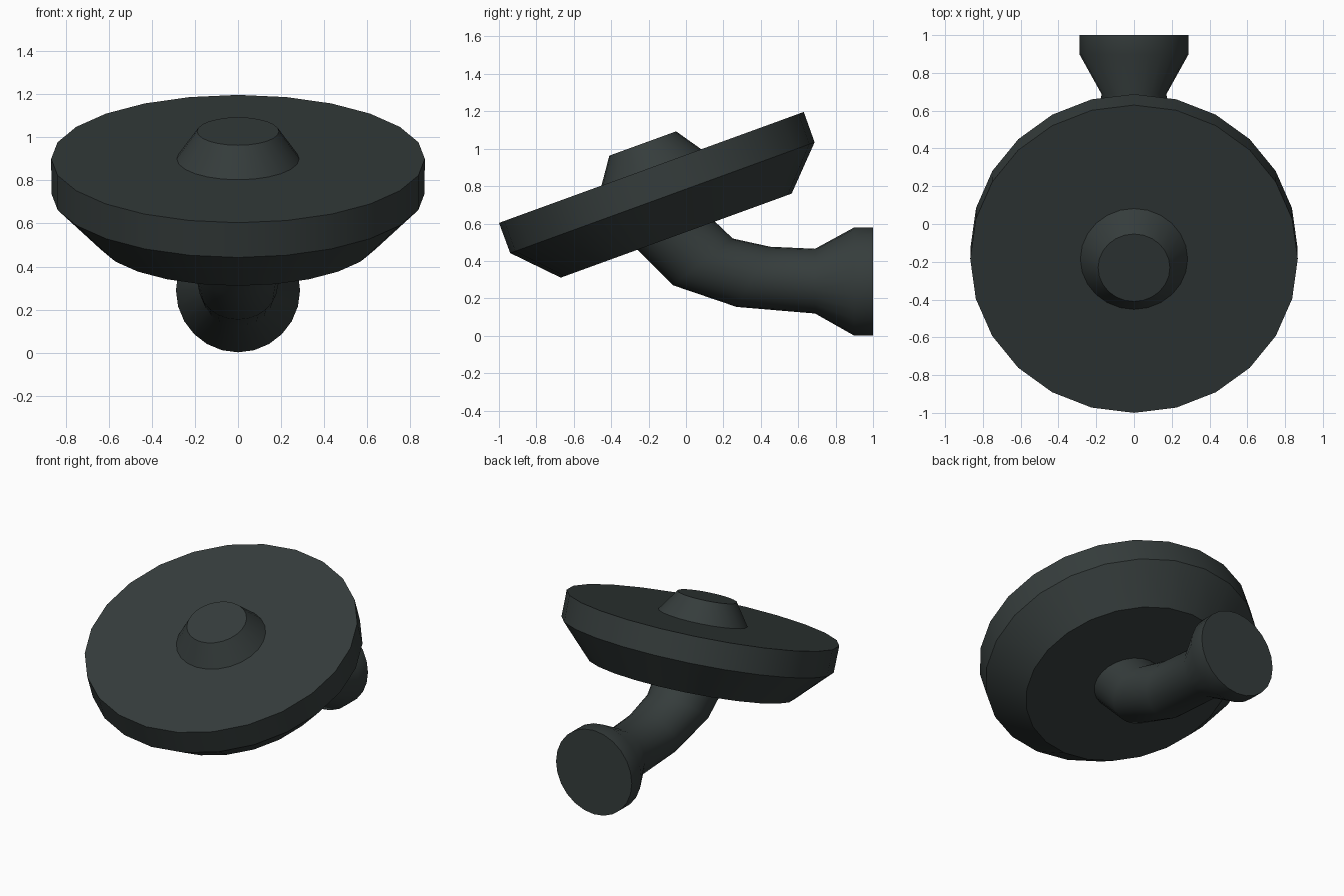
import bpy, bmesh, math
from mathutils import Vector

if "Cube" in bpy.data.objects:
    bpy.data.objects.remove(bpy.data.objects["Cube"])

SEG = 24
TILT = 70
mat = bpy.data.materials.new("dark slate grey")
mat.diffuse_color = (0.036, 0.046, 0.045, 1)
mat.use_nodes = True
mat.node_tree.nodes["Principled BSDF"].inputs["Base Color"].default_value = mat.diffuse_color


def loft(name, rings, cap_start=False, cap_end=False):
    """Skin round rings (y, z, path angle, radius); the path runs from back to front and up."""
    bm = bmesh.new()
    loops = []
    for y, z, ang, r in rings:
        a = math.radians(ang)
        up = Vector((0, math.sin(a), math.cos(a)))
        c = Vector((0, y, z))
        loops.append([bm.verts.new(c + r * (math.sin(t) * Vector((1, 0, 0)) + math.cos(t) * up))
                      for t in (2 * math.pi * i / SEG for i in range(SEG))])
    for p, q in zip(loops, loops[1:]):
        for i in range(SEG):
            j = (i + 1) % SEG
            bm.faces.new((p[i], q[i], q[j], p[j]))
    if cap_start:
        bm.faces.new(loops[0])
    if cap_end:
        bm.faces.new(loops[-1][::-1])
    # orient faces away from the path
    if cap_start or cap_end:
        bmesh.ops.recalc_face_normals(bm, faces=bm.faces)
    me = bpy.data.meshes.new(name)
    bm.to_mesh(me)
    bm.free()
    me.materials.append(mat)
    ob = bpy.data.objects.new(name, me)
    bpy.context.collection.objects.link(ob)
    bpy.ops.object.select_all(action='DESELECT')
    ob.select_set(True)
    bpy.context.view_layer.objects.active = ob
    bpy.ops.object.shade_smooth_by_angle(angle=math.radians(32))
    return ob


def on_axis(h, r):
    """Ring on the tilted disc axis, h above the disc's top face."""
    a = math.radians(TILT)
    return (-0.185 - h * math.cos(a), 0.90 + h * math.sin(a), TILT, r)


# curved arm with flared mounting flange
loft("mounting_arm", [(1.0, 0.29, 0, 0.288), (0.897, 0.29, 0, 0.288), (0.69, 0.292, 0, 0.173),
                      (0.36, 0.315, 29, 0.184), (0.09, 0.395, 52, 0.203),
                      on_axis(-0.388, 0.22)], cap_start=True)

# tilted disc: flat underside, chamfer, rim, flat top
loft("tilted_disc", [on_axis(-0.388, 0.22), on_axis(-0.388, 0.657), on_axis(-0.172, 0.866),
                     on_axis(0, 0.867), on_axis(0, 0.284)], cap_end=False)

# tapered knob on top
loft("centre_knob", [on_axis(0, 0.284), on_axis(0.136, 0.19)], cap_end=True)

# the disc is open at both joints, so check its winding against the outward direction
me = bpy.data.objects["tilted_disc"].data
rim = max(me.polygons, key=lambda p: p.center.x)
if rim.normal.x < 0:
    me.flip_normals()
